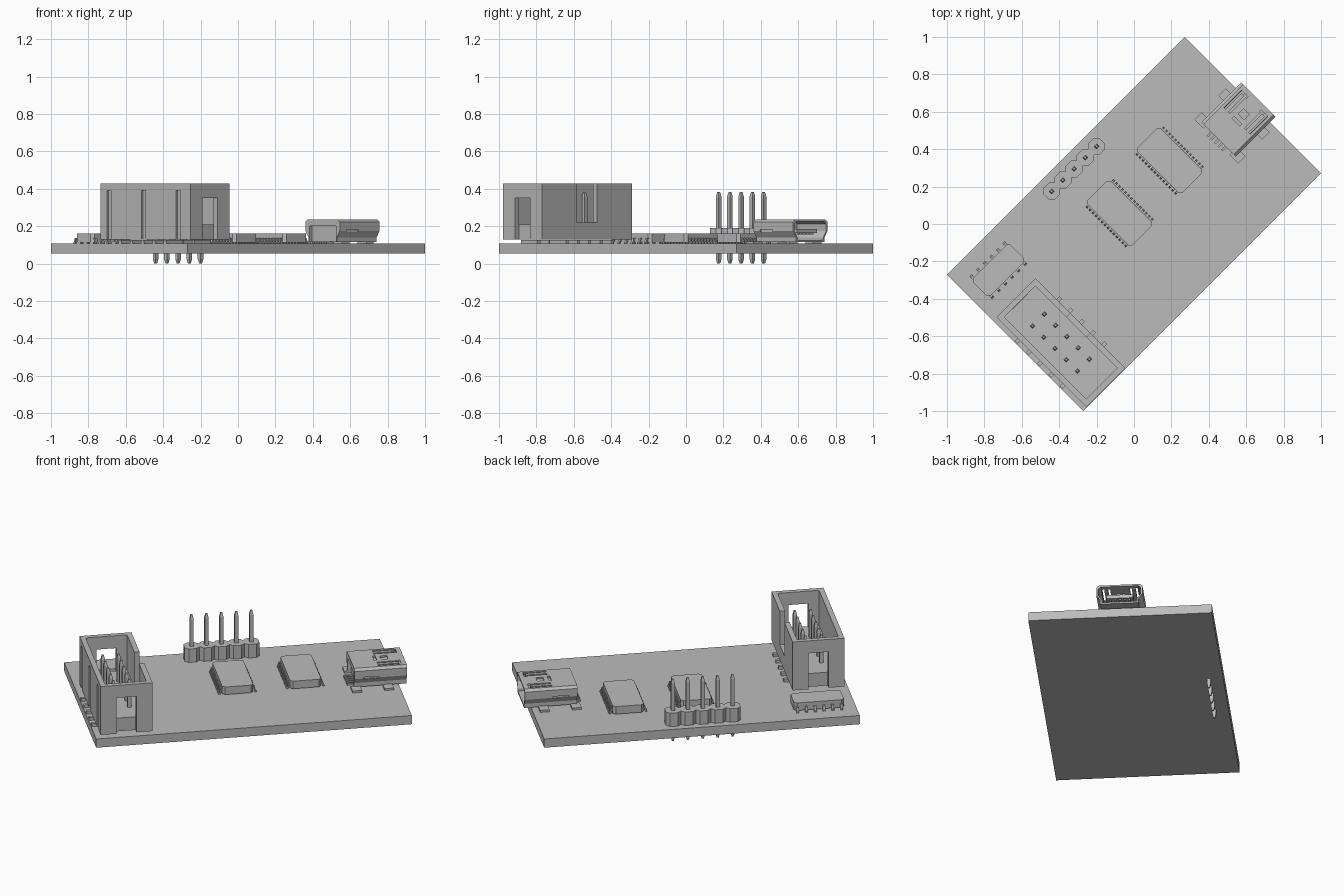
import bpy, bmesh, math
from mathutils import Vector

old = bpy.data.objects.get("Cube")
if old:
    bpy.data.objects.remove(old, do_unlink=True)

grey = bpy.data.materials.new("plain_grey")
grey.use_nodes = True
grey.diffuse_color = (0.5, 0.5, 0.5, 1)
grey.node_tree.nodes["Principled BSDF"].inputs["Base Color"].default_value = (0.5, 0.5, 0.5, 1)
TURN = math.radians(45)   # the whole board lies diagonally
TOP = 0.107               # board surface


def finish(bm, name):
    bmesh.ops.recalc_face_normals(bm, faces=bm.faces)
    mesh = bpy.data.meshes.new(name)
    bm.to_mesh(mesh)
    bm.free()
    mesh.materials.append(grey)
    obj = bpy.data.objects.new(name, mesh)
    obj.rotation_euler.z = TURN
    bpy.context.collection.objects.link(obj)
    return obj


def prism(bm, points, direction):
    """Extrude a closed outline of 3D points along a direction."""
    face = bm.faces.new([bm.verts.new(p) for p in points])
    new = bmesh.ops.extrude_face_region(bm, geom=[face])["geom"]
    bmesh.ops.translate(bm, vec=Vector(direction),
                        verts=[g for g in new if isinstance(g, bmesh.types.BMVert)])


def box(bm, x0, x1, y0, y1, z0, z1):
    prism(bm, [(x0, y0, z0), (x1, y0, z0), (x1, y1, z0), (x0, y1, z0)], (0, 0, z1 - z0))


def pin(bm, x, y, z0, z1, r=0.0107, tip=0.025, both=False):
    """Square post with tapered tips."""
    rings = [(z0, r * 0.5), (z0 + tip, r)] if both else [(z0, r)]
    rings += [(z1 - tip, r), (z1, r * 0.5)]
    loops = [[bm.verts.new((x + a * w, y + b * w, z))
              for a, b in ((-1, -1), (1, -1), (1, 1), (-1, 1))] for z, w in rings]
    for lo, hi in zip(loops, loops[1:]):
        for i in range(4):
            j = (i + 1) % 4
            bm.faces.new((lo[i], lo[j], hi[j], hi[i]))
    bm.faces.new(loops[0])
    bm.faces.new(loops[-1])


def cut(obj, *cutters):
    """Subtract each cutter (a function filling a bmesh) from the object."""
    for fill in cutters:
        bm = bmesh.new()
        fill(bm)
        tool = finish(bm, "cutter")
        tool.hide_render = True
        mod = obj.modifiers.new("cut", 'BOOLEAN')
        mod.operation, mod.solver, mod.object = 'DIFFERENCE', 'EXACT', tool
        bpy.context.view_layer.update()
        graph = bpy.context.evaluated_depsgraph_get()
        mesh = bpy.data.meshes.new_from_object(obj.evaluated_get(graph))
        obj.modifiers.clear()
        obj.data = mesh
        bpy.data.objects.remove(tool, do_unlink=True)


def boxcut(*dims):
    return lambda bm: box(bm, *dims)


def chip(name, cx, cy, hx, hy, reach, count, pitch, width, swap=False):
    """Chip with chamfered body and bent leads on two sides; swap puts them on the other pair."""
    def place(a, b, z):
        return (cx + b, cy + a, z) if swap else (cx + a, cy + b, z)
    bm = bmesh.new()
    c = 0.015
    outline = [(-hx + c, -hy), (hx - c, -hy), (hx, -hy + c), (hx, hy - c),
               (hx - c, hy), (-hx + c, hy), (-hx, hy - c), (-hx, -hy + c)]
    prism(bm, [place(a, b, TOP + 0.006) for a, b in outline], (0, 0, 0.047))
    finish(bm, name + "_body")
    bm = bmesh.new()
    t = 0.007
    mid = (hx + reach) / 2
    bend = [(hx - 0.01, 0.03), (mid, 0.03), (mid + t, t), (reach, t), (reach, 0),
            (mid, 0), (mid - t, 0.03 - t), (hx - 0.01, 0.03 - t)]
    for i in range(count):
        b = (i - (count - 1) / 2) * pitch - width / 2
        for s in (-1, 1):
            run = Vector(place(0, width, 0)) - Vector(place(0, 0, 0))
            prism(bm, [place(s * a, b, TOP + z) for a, z in bend], run)
    finish(bm, name + "_leads")


# circuit board
bm = bmesh.new()
box(bm, -0.898, 0.898, -0.516, 0.516, 0.053, TOP)
finish(bm, "circuit_board")

# chips
chip("upper_chip", 0.375, 0.105, 0.088, 0.17, 0.108, 14, 0.0225, 0.01)
chip("lower_chip", -0.013, 0.095, 0.088, 0.17, 0.108, 14, 0.0225, 0.01)
chip("small_chip", -0.687, 0.338, 0.066, 0.142, 0.088, 6, 0.05, 0.014, swap=True)

# five-pin strip
PITCH = 0.085
strip, posts = bmesh.new(), bmesh.new()
for i in range(5):
    x, y, h, c = -0.018 + (i - 2) * PITCH, 0.435, 0.0425, 0.02
    ring = [(-h, -h + c), (-h + c, -h), (h - c, -h), (h, -h + c),
            (h, h - c), (h - c, h), (-h + c, h), (-h, h - c)]
    prism(strip, [(x + a, y + b, TOP) for a, b in ring], (0, 0, 0.083))
    pin(posts, x, y, 0, 0.382, both=True)
finish(strip, "pin_strip_base")
finish(posts, "pin_strip_pins")

# shrouded box connector
X, Y, HX, HY, LOW, HIGH, WALL = -0.7245, -0.172, 0.1475, 0.34, 0.128, 0.427, 0.03
bm = bmesh.new()
box(bm, X - HX, X + HX, Y - HY, Y + HY, LOW, HIGH)
shroud = finish(bm, "box_connector_shroud")
cut(shroud,
    boxcut(X - HX + WALL, X + HX - WALL, Y - HY + WALL, Y + HY - WALL, 0.21, 0.5),
    boxcut(X + HX - WALL - 0.02, X + HX + 0.02, Y - 0.075, Y + 0.075, 0.22, 0.5))
for s in (-1, 1):
    ends = sorted((Y + s * (HY - WALL - 0.001), Y + s * (HY + 0.02)))
    cut(shroud, boxcut(X - 0.057, X + 0.057, *ends, 0.1, 0.35))
for k in (-1, 0, 1):
    y = Y + 0.015 + k * 0.26
    cut(shroud, boxcut(X - HX - 0.02, X - HX + 0.012, y - 0.015, y + 0.015, 0.1, 0.39))

pins, feet = bmesh.new(), bmesh.new()
for i in range(5):
    y = Y + (i - 2) * PITCH
    for s in (-1, 1):
        pin(pins, X + s * 0.045, y, 0.2, 0.38)
        x0, x1 = sorted((X + s * 0.045, X + s * (HX + 0.022)))
        box(feet, x0, x1, y - 0.01, y + 0.01, TOP, TOP + 0.018)
finish(pins, "box_connector_pins")
finish(feet, "box_connector_feet")

# metal socket shell
def socket_outline(x, d):
    half = [(0.115 - d, 0.235 - d), (0.13 - d, 0.222 - d), (0.13 - d, 0.175),
            (0.108 - d, 0.14), (0.108 - d, 0.115 + d)]
    return [(x, a, z) for a, z in half] + [(x, -a, z) for a, z in reversed(half)]


bm = bmesh.new()
prism(bm, socket_outline(0.64, 0), (0.3, 0, 0))
shell = finish(bm, "socket_shell")
cut(shell, lambda bm: prism(bm, socket_outline(0.72, 0.01), (0.3, 0, 0)),
    boxcut(0.6, 0.66, -0.1, 0.1, 0.1, 0.2),
    boxcut(0.77, 0.785, -0.03, 0.03, 0.21, 0.3),
    boxcut(0.81, 0.85, -0.022, 0.022, 0.21, 0.3))
for s in (-1, 1):
    for y in (0.055, 0.088):
        a, b = sorted((s * y, s * (y + 0.012)))
        cut(shell, boxcut(0.78, 0.9, a, b, 0.21, 0.3))
    a, b = sorted((s * 0.05, s * 0.1))
    cut(shell, boxcut(0.9, 0.912, a, b, 0.21, 0.3))
    a, b = sorted((s * 0.122, s * 0.15))
    cut(shell, boxcut(0.69, 0.78, a, b, 0.17, 0.182))

# socket tongue, contacts and mounting tabs
bm = bmesh.new()
box(bm, 0.71, 0.915, -0.075, 0.075, 0.163, 0.185)
finish(bm, "socket_tongue")
contacts, tabs = bmesh.new(), bmesh.new()
for i in range(5):
    y = (i - 2) * 0.027
    box(contacts, 0.72, 0.905, y - 0.006, y + 0.006, 0.155, 0.163)
    box(contacts, 0.61, 0.67, y - 0.006, y + 0.006, TOP, TOP + 0.01)
for x in (0.65, 0.832):
    for s in (-1, 1):
        a, b = sorted((s * 0.1, s * 0.165))
        box(tabs, x - 0.027, x + 0.027, a, b, TOP, TOP + 0.012)
finish(contacts, "socket_contacts")
finish(tabs, "socket_tabs")
